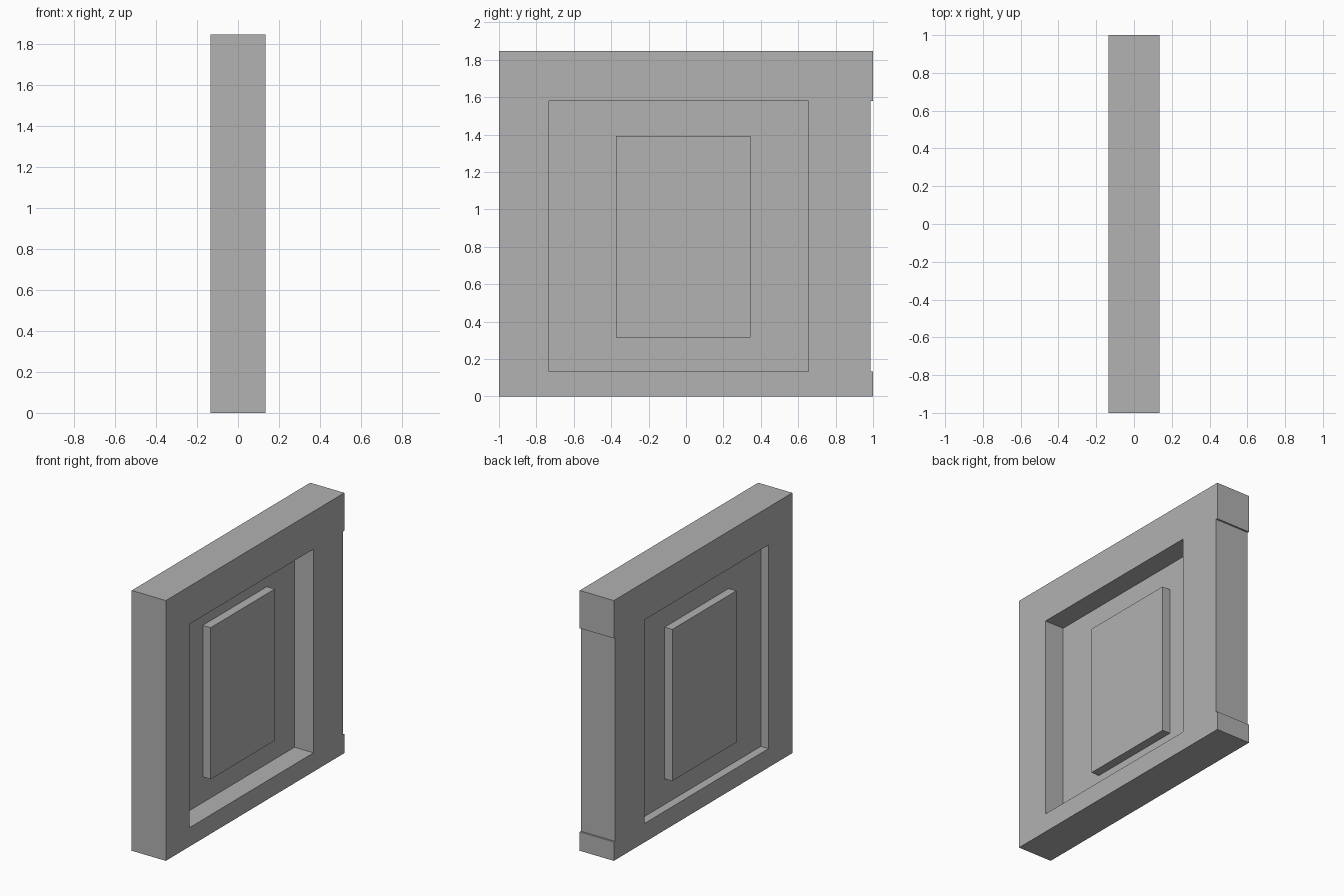
import bpy
import bmesh

default = bpy.data.objects.get("Cube")
if default:
    bpy.data.objects.remove(default, do_unlink=True)

# Main sizes
HALF_X, TOP = 0.134, 1.846
IN_Y0, IN_Y1 = -0.733, 0.655      # recess opening, front to back
IN_Z0, IN_Z1 = 0.134, 1.578       # recess opening, bottom to top
NOTCH_Y = 0.987                   # shallow notch on the back edge

grey = bpy.data.materials.new("plain_grey")
grey.use_nodes = True
grey.diffuse_color = (0.445, 0.445, 0.445, 1)
grey.node_tree.nodes["Principled BSDF"].inputs["Base Color"].default_value = grey.diffuse_color


def slab(name, outlines, x0, x1):
    """Flat (y, z) outlines thickened from x0 to x1."""
    bm = bmesh.new()
    for outline in outlines:
        bm.faces.new([bm.verts.new(((x0 + x1) / 2, y, z)) for y, z in outline])
    bmesh.ops.remove_doubles(bm, verts=bm.verts, dist=0.0001)
    mesh = bpy.data.meshes.new(name)
    bm.to_mesh(mesh)
    bm.free()
    mesh.materials.append(grey)
    obj = bpy.data.objects.new(name, mesh)
    bpy.context.collection.objects.link(obj)
    solid = obj.modifiers.new("thickness", 'SOLIDIFY')
    solid.thickness = x1 - x0
    solid.offset = 0
    return obj


def rect(y0, y1, z0, z1):
    return [(y0, z0), (y1, z0), (y1, z1), (y0, z1)]


# Frame: two rails and two stiles joined as one piece
rail_ys = (-1, IN_Y0, IN_Y1, NOTCH_Y, 1)
top_rail = [(y, IN_Z1) for y in rail_ys] + [(1, TOP), (-1, TOP)]
bottom_rail = [(-1, 0), (1, 0)] + [(y, IN_Z0) for y in reversed(rail_ys)]
front_stile = rect(-1, IN_Y0, IN_Z0, IN_Z1)
back_stile = rect(IN_Y1, NOTCH_Y, IN_Z0, IN_Z1)
slab("frame", [top_rail, bottom_rail, front_stile, back_stile], -HALF_X, HALF_X)

# Thin web closing the opening, off centre
slab("recessed_web", [rect(IN_Y0, IN_Y1, IN_Z0, IN_Z1)], -0.074, -0.015)

# Raised panel, flush with the frame on one side
slab("raised_panel", [rect(-0.373, 0.345, 0.316, 1.391)], -HALF_X, 0.047)
